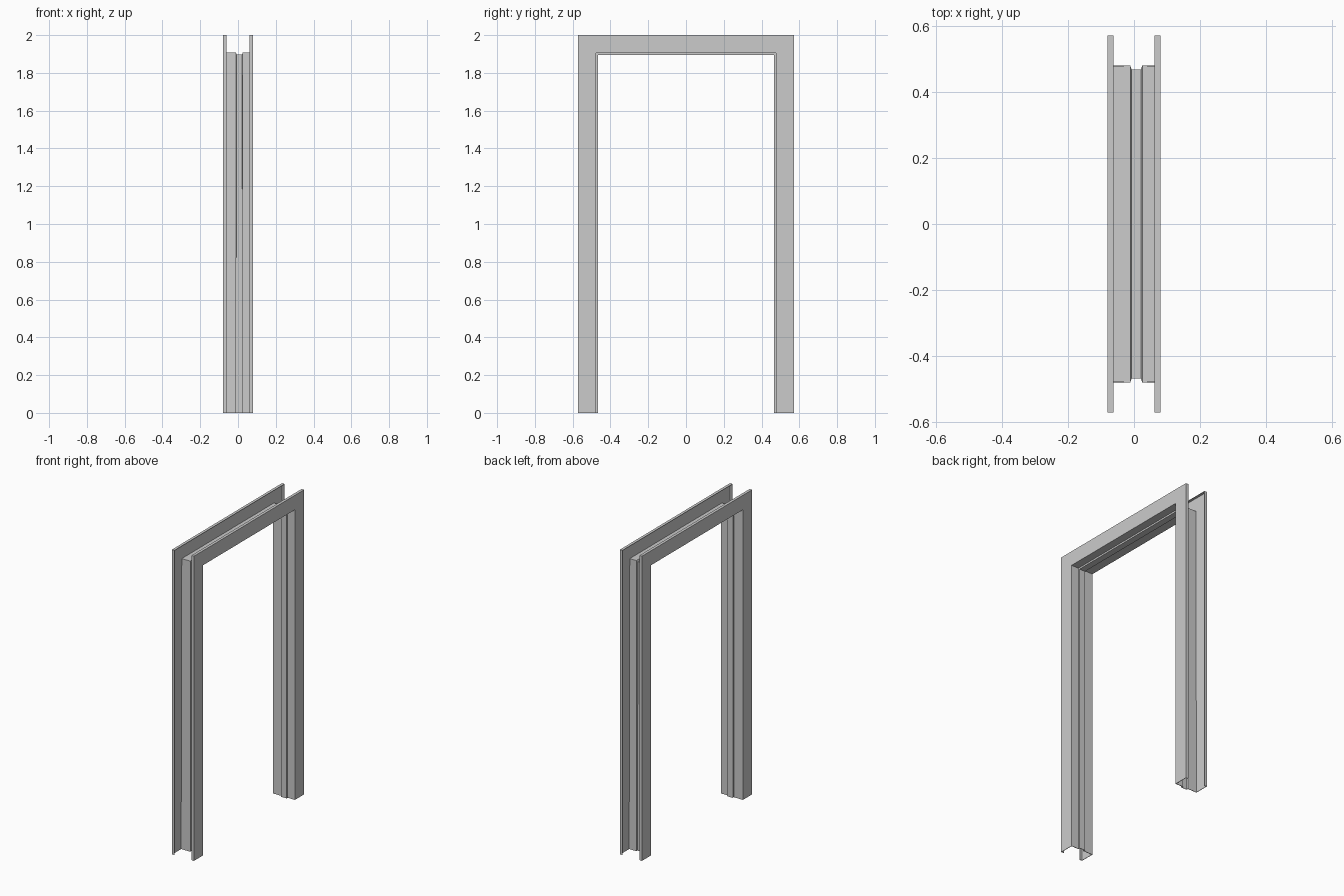
import bpy, bmesh

if "Cube" in bpy.data.objects:
    bpy.data.objects.remove(bpy.data.objects["Cube"])

W, H = 0.571, 2.0      # half width and height of the outer edge
SHEET = 0.003          # sheet metal thickness

# Folded section: (x, inset from the outer edge)
section = [(-0.062, 0), (-0.0805, 0), (-0.0805, 0.095), (-0.014, 0.095),
           (-0.014, 0.106), (0.028, 0.106), (0.028, 0.095),
           (0.0805, 0.095), (0.0805, 0), (0.062, 0)]

# Sweep the section up one jamb, across the head and down the other, mitred
bm = bmesh.new()
rows = []
for x, d in section:
    y, z = W - d, H - d
    rows.append([bm.verts.new(p) for p in
                 ((x, -y, 0), (x, -y, z), (x, y, z), (x, y, 0))])
for a, b in zip(rows, rows[1:]):
    for i in range(3):
        bm.faces.new((a[i], a[i + 1], b[i + 1], b[i]))
bmesh.ops.recalc_face_normals(bm, faces=bm.faces)

# Make the normals face out of the channel (the -x face plate looks to -x)
bm.normal_update()
plate = min(bm.faces, key=lambda f: f.calc_center_median().x)
if plate.normal.x > 0:
    bmesh.ops.reverse_faces(bm, faces=bm.faces)

mesh = bpy.data.meshes.new("door_frame")
bm.to_mesh(mesh)
bm.free()
frame = bpy.data.objects.new("door_frame", mesh)
bpy.context.collection.objects.link(frame)

# Thickness goes into the channel
mod = frame.modifiers.new("sheet_thickness", 'SOLIDIFY')
mod.thickness = SHEET
mod.offset = -1
mod.use_even_offset = True
